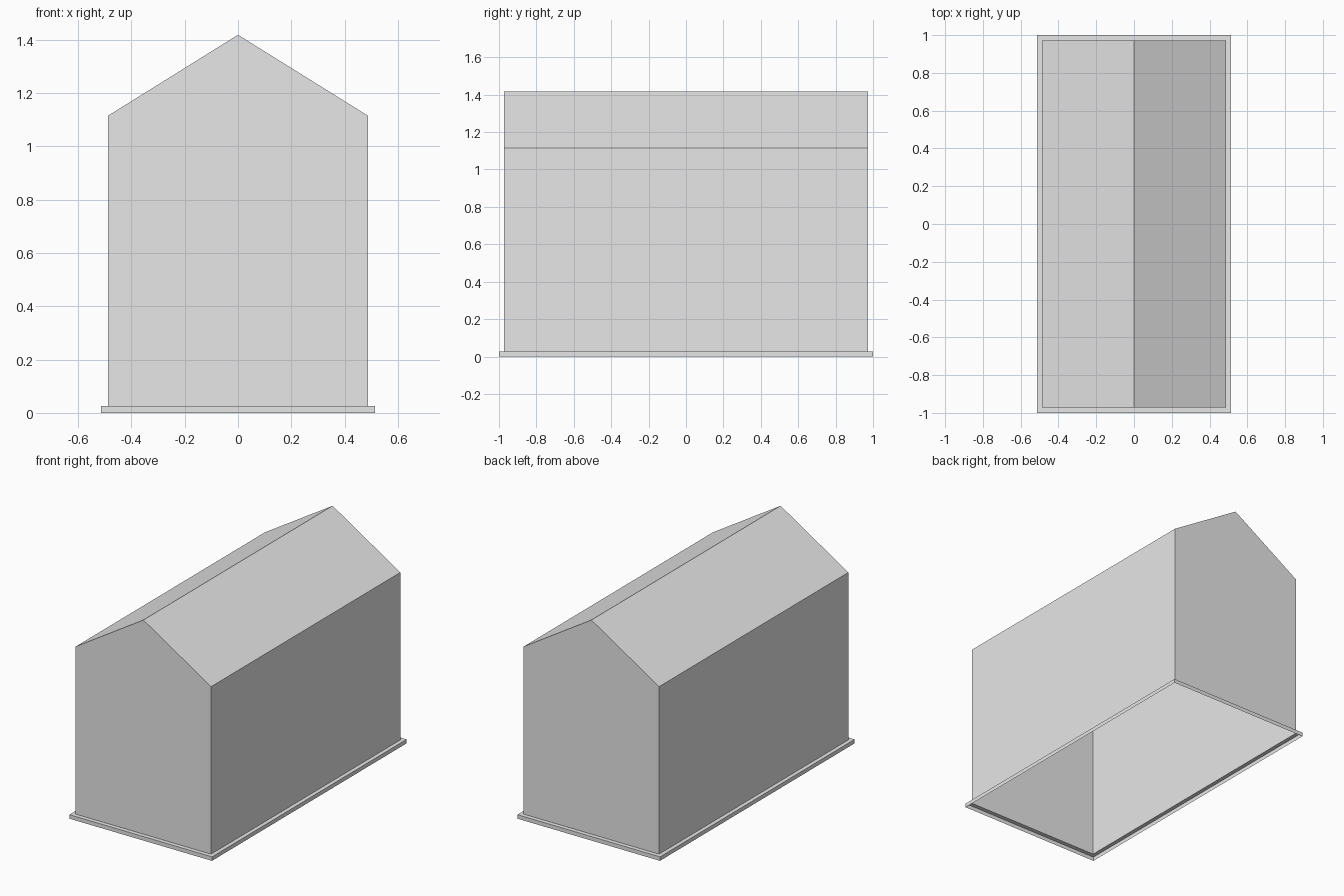
import bpy, bmesh

cube = bpy.data.objects.get("Cube")
if cube:
    bpy.data.objects.remove(cube, do_unlink=True)

HALF_W, HALF_L = 0.487, 0.972       # walls
BASE_W, BASE_L = 0.513, 1.0         # plinth
BASE_H, EAVES, RIDGE = 0.026, 1.115, 1.418

grey = bpy.data.materials.new("plain grey")
grey.use_nodes = True
colour = (0.8, 0.8, 0.8, 1)
grey.diffuse_color = colour
grey.node_tree.nodes["Principled BSDF"].inputs["Base Color"].default_value = colour


def finish(name, bm):
    mesh = bpy.data.meshes.new(name)
    bm.to_mesh(mesh)
    bm.free()
    mesh.materials.append(grey)
    obj = bpy.data.objects.new(name, mesh)
    bpy.context.collection.objects.link(obj)
    return obj


def rectangle(bm, w, l, z):
    return [bm.verts.new((sx * w, sy * l, z))
            for sx, sy in ((-1, -1), (1, -1), (1, 1), (-1, 1))]


def band(bm, lower, upper):
    """Join two rings of corners with outward faces."""
    for i in range(len(lower)):
        j = (i + 1) % len(lower)
        bm.faces.new((lower[i], lower[j], upper[j], upper[i]))


# Plinth: an open skirt with a narrow ledge
bm = bmesh.new()
ground = rectangle(bm, BASE_W, BASE_L, 0)
rim = rectangle(bm, BASE_W, BASE_L, BASE_H)
inner = rectangle(bm, HALF_W, HALF_L, BASE_H)
band(bm, ground, rim)
band(bm, rim, inner)
finish("plinth", bm)

# Hollow house: gable profile carried from front to back, open underneath
profile = [(-HALF_W, BASE_H), (HALF_W, BASE_H), (HALF_W, EAVES),
           (0, RIDGE), (-HALF_W, EAVES)]
bm = bmesh.new()
front = [bm.verts.new((x, -HALF_L, z)) for x, z in profile]
back = [bm.verts.new((x, HALF_L, z)) for x, z in profile]
bm.faces.new(front)
bm.faces.new(back[::-1])
for i in range(1, len(profile)):
    j = (i + 1) % len(profile)
    bm.faces.new((front[j], front[i], back[i], back[j]))
finish("walls_and_gable_roof", bm)
